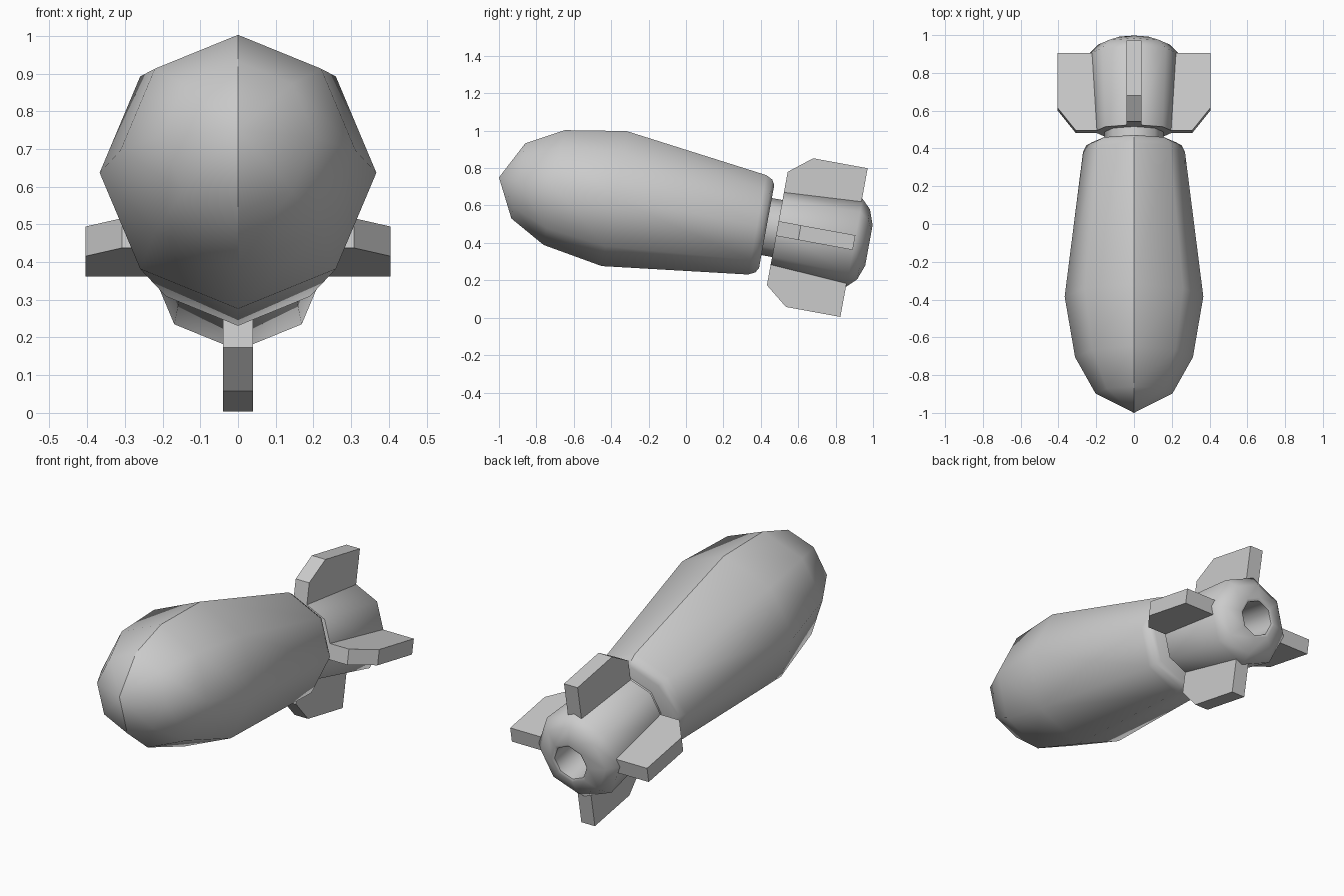
import bpy, bmesh, math
from mathutils import Matrix

if "Cube" in bpy.data.objects:
    bpy.data.objects.remove(bpy.data.objects["Cube"])

# Everything is built along +Y from the nose tip, then tilted nose-up
TILT = Matrix.Translation((0, -1, 0.75)) @ Matrix.Rotation(math.radians(-10.4), 4, 'X')
SIDES = 8


def finish(name, bm, smooth_angle=None):
    bmesh.ops.recalc_face_normals(bm, faces=bm.faces)
    if smooth_angle:
        for f in bm.faces:
            f.smooth = True
        for e in bm.edges:
            if len(e.link_faces) == 2 and e.calc_face_angle() > math.radians(smooth_angle):
                e.smooth = False
    bm.transform(TILT)
    me = bpy.data.meshes.new(name)
    bm.to_mesh(me)
    bm.free()
    ob = bpy.data.objects.new(name, me)
    bpy.context.collection.objects.link(ob)
    return ob


def lathe(profile):
    """Eight-sided closed skin through (distance along axis, radius) points."""
    bm = bmesh.new()
    rings = []
    for s, r in profile:
        if r == 0:
            rings.append([bm.verts.new((0, s, 0))] * SIDES)
        else:
            rings.append([bm.verts.new((r * math.sin(a), s, r * math.cos(a)))
                          for a in (2 * math.pi * i / SIDES for i in range(SIDES))])
    for a, b in zip(rings, rings[1:]):
        for i in range(SIDES):
            j = (i + 1) % SIDES
            quad = [a[i], a[j], b[j], b[i]]
            bm.faces.new(list(dict.fromkeys(quad)))
    return bm


# Main body, with the hard centre seam on top and under the nose
bm = lathe([(0, 0), (0.105, 0.204), (0.30, 0.312), (0.626, 0.367), (1.404, 0.27),
            (1.44, 0.252), (1.455, 0.225), (1.455, 0)])
for e in bm.edges:
    if all(abs(v.co.x) < 1e-5 for v in e.verts):
        mid = (e.verts[0].co + e.verts[1].co) / 2
        if mid.z > 0 or mid.y < 0.25:
            e.smooth = False
finish("bomb_body", bm, 55)

# Neck joining body and tail
finish("neck", lathe([(1.44, 0), (1.44, 0.155), (1.53, 0.155), (1.53, 0)]), 55)

# Tail drum with rounded back and a recessed hole
finish("tail_drum", lathe([(1.513, 0), (1.513, 0.213), (1.932, 0.239), (1.982, 0.19),
                           (2.011, 0.11), (2.005, 0.095), (1.80, 0.095), (1.80, 0)]), 55)

# Four clipped fins
FIN = [(1.513, 0.15), (1.513, 0.308), (1.634, 0.404), (1.93, 0.404), (1.93, 0.15)]
for k, side in enumerate(("top", "right", "bottom", "left")):
    bm = bmesh.new()
    face = bm.faces.new([bm.verts.new((-0.04, s, r)) for s, r in FIN])
    ext = bmesh.ops.extrude_face_region(bm, geom=[face], use_keep_orig=True)
    bmesh.ops.translate(bm, vec=(0.08, 0, 0),
                        verts=[g for g in ext["geom"] if isinstance(g, bmesh.types.BMVert)])
    bm.transform(Matrix.Rotation(k * math.pi / 2, 4, 'Y'))
    finish("fin_" + side, bm)
